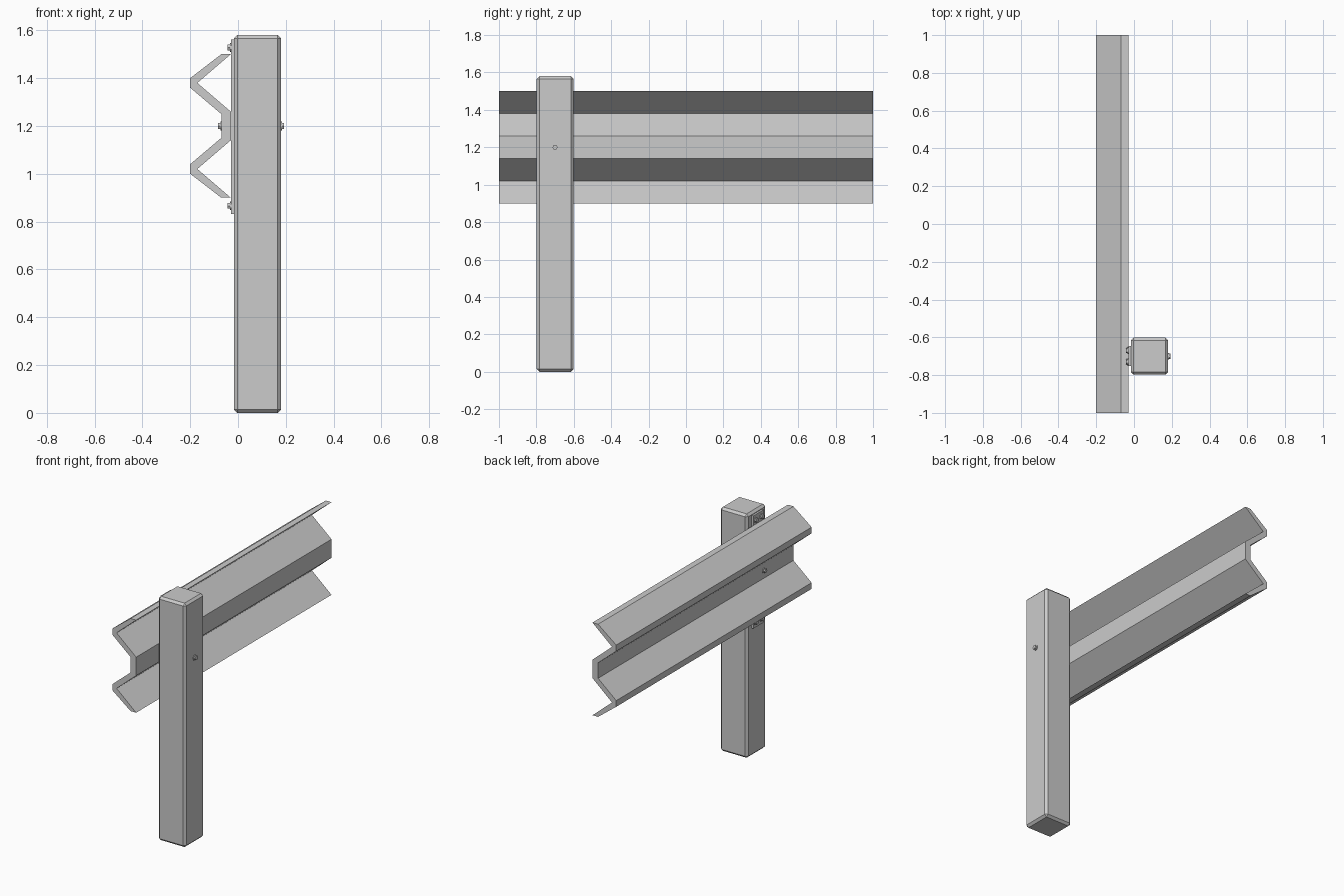
import bpy, bmesh
from math import pi
from mathutils import Matrix

if "Cube" in bpy.data.objects:
    bpy.data.objects.remove(bpy.data.objects["Cube"])

POST_Y = -0.7


def make_object(name, bm):
    bmesh.ops.recalc_face_normals(bm, faces=bm.faces)
    mesh = bpy.data.meshes.new(name)
    bm.to_mesh(mesh)
    bm.free()
    obj = bpy.data.objects.new(name, mesh)
    bpy.context.collection.objects.link(obj)
    return obj


def box(name, lo, hi, bevel=0):
    bm = bmesh.new()
    bmesh.ops.create_cube(bm, size=1)
    for v in bm.verts:
        v.co = [a + (b - a) * (c + 0.5) for a, b, c in zip(lo, hi, v.co)]
    obj = make_object(name, bm)
    if bevel:
        mod = obj.modifiers.new("chamfer", 'BEVEL')
        mod.width = bevel
        mod.segments = 1
    return obj


def bolt(name, x, y, z, direction):
    # washer with a hexagonal head, lying along x
    bm = bmesh.new()
    for sides, radius, start, end in ((16, 0.018, -0.001, 0.004), (6, 0.014, 0.003, 0.013)):
        place = (Matrix.Translation((x + direction * (start + end) / 2, y, z))
                 @ Matrix.Rotation(pi / 2, 4, 'Y'))
        bmesh.ops.create_cone(bm, cap_ends=True, segments=sides, radius1=radius,
                              radius2=radius, depth=end - start, matrix=place)
    return make_object(name, bm)


# Chamfered square post
box("post", (-0.017, POST_Y - 0.098, 0), (0.18, POST_Y + 0.098, 1.58), 0.014)

# Mounting plate between post and rail
box("mounting_plate", (-0.03, POST_Y - 0.053, 0.832), (-0.016, POST_Y + 0.053, 1.562))

# W-section rail: half profile mirrored about z = 1.2, swept along y
outer = [(-0.07, 0.05), (-0.2, 0.16), (-0.2, 0.2), (-0.07, 0.3)]
inner = [(-0.03, 0.3), (-0.17, 0.18), (-0.03, 0.06)]
flip = lambda pts: [(x, -h) for x, h in reversed(pts)]
profile = flip(outer) + outer + inner + flip(inner)
bm = bmesh.new()
face = bm.faces.new([bm.verts.new((x, -1, 1.2 + h)) for x, h in profile])
swept = bmesh.ops.extrude_face_region(bm, geom=[face], use_keep_orig=True)
bmesh.ops.translate(bm, vec=(0, 2, 0),
                    verts=[g for g in swept["geom"] if isinstance(g, bmesh.types.BMVert)])
make_object("guard_rail", bm)

# Plate bolts in pairs above and below the rail
for level, z in (("upper", 1.528), ("lower", 0.866)):
    for side, dy in (("left", -0.03), ("right", 0.03)):
        bolt(f"{level}_{side}_plate_bolt", -0.03, POST_Y + dy, z, -1)

# Through bolt ends on the rail and on the back of the post
bolt("rail_bolt_head", -0.07, POST_Y, 1.2, -1)
bolt("rail_bolt_nut", 0.18, POST_Y, 1.2, 1)
